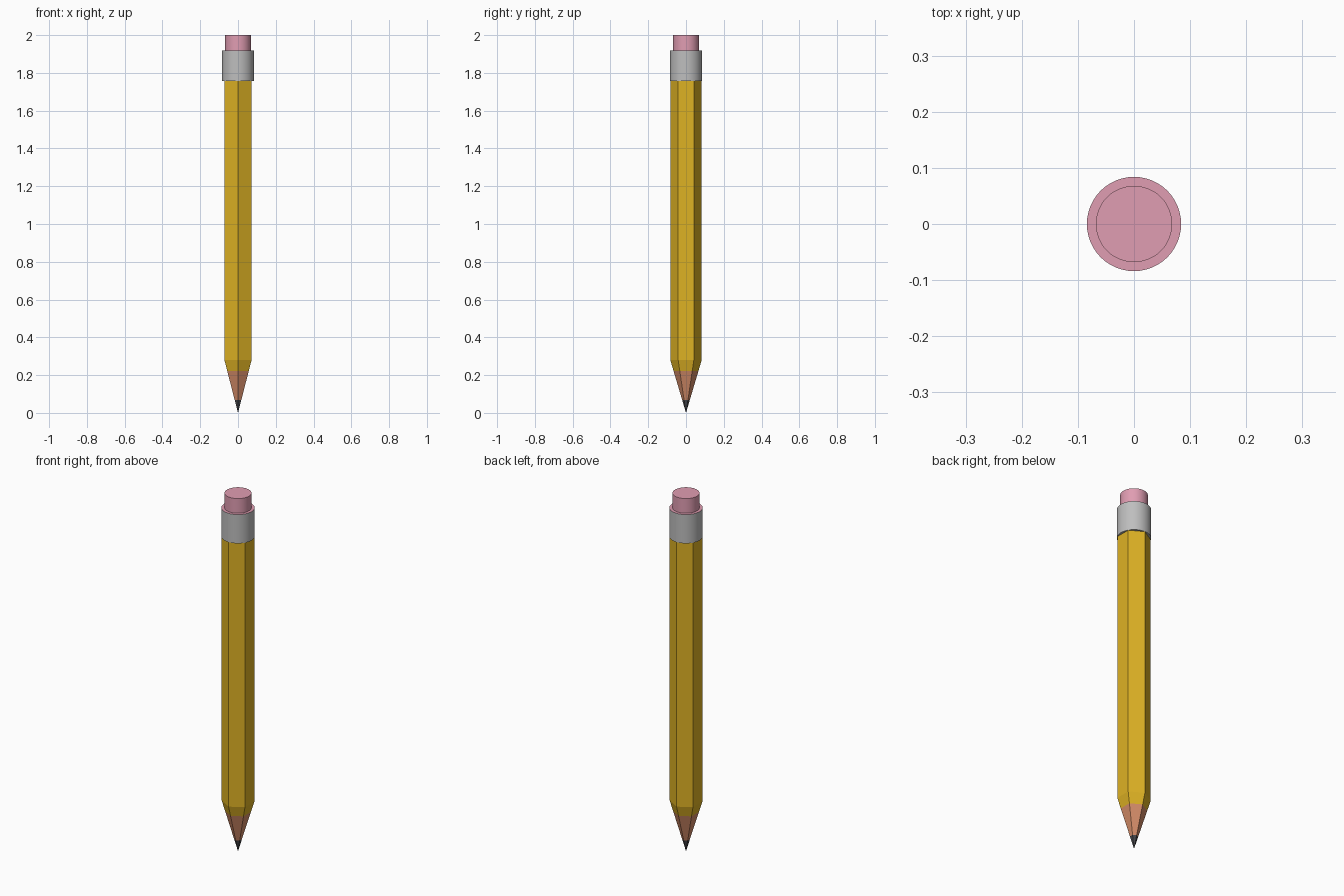
import bpy, bmesh, math

if "Cube" in bpy.data.objects:
    bpy.data.objects.remove(bpy.data.objects["Cube"])


def srgb(name, r, g, b):
    def lin(c):
        c /= 255
        return c / 12.92 if c <= 0.04045 else ((c + 0.055) / 1.055) ** 2.4
    m = bpy.data.materials.new(name)
    m.diffuse_color = (lin(r), lin(g), lin(b), 1)
    m.use_nodes = True
    m.node_tree.nodes["Principled BSDF"].inputs["Base Color"].default_value = m.diffuse_color
    return m


yellow = srgb("yellow paint", 222, 178, 36)
wood = srgb("bare wood", 212, 140, 104)
lead = srgb("graphite", 70, 70, 74)
metal = srgb("metal grey", 190, 190, 190)
pink = srgb("eraser pink", 224, 157, 178)


def lathe(name, sides, profile, mats, bands, smooth=False):
    """Stack rings of (radius, z); bands gives the material index between rings."""
    bm = bmesh.new()
    rings = []
    for r, z in profile:
        if r == 0:
            rings.append([bm.verts.new((0, 0, z))] * sides)
            continue
        rings.append([bm.verts.new((r * math.cos(a), r * math.sin(a), z))
                      for a in (math.pi / 2 + math.tau * i / sides for i in range(sides))])
    for k, band in enumerate(bands):
        lo, hi = rings[k], rings[k + 1]
        for i in range(sides):
            j = (i + 1) % sides
            vs = list(dict.fromkeys((lo[i], lo[j], hi[j], hi[i])))
            bm.faces.new(vs).material_index = band
    bmesh.ops.recalc_face_normals(bm, faces=bm.faces)
    me = bpy.data.meshes.new(name)
    bm.to_mesh(me)
    bm.free()
    for m in mats:
        me.materials.append(m)
    ob = bpy.data.objects.new(name, me)
    bpy.context.collection.objects.link(ob)
    if smooth:
        bpy.ops.object.select_all(action='DESELECT')
        ob.select_set(True)
        bpy.context.view_layer.objects.active = ob
        bpy.ops.object.shade_smooth_by_angle(angle=math.radians(35))
    return ob


R, SHOULDER = 0.083, 0.28


def cone(z):
    return (R * z / SHOULDER, z)


# Hexagonal shaft with sharpened point: graphite, wood, painted shaft
lathe("pencil_body", 6,
      [(0, 0), cone(0.068), cone(0.222), cone(SHOULDER), (R, 1.77), (0, 1.77)],
      [lead, wood, yellow], [0, 1, 2, 2, 2])

# Round metal sleeve with a pink top rim
lathe("ferrule", 48,
      [(0, 1.757), (0.084, 1.757), (0.084, 1.918), (0, 1.918)],
      [metal, pink], [0, 0, 1], smooth=True)

# Eraser stub
lathe("eraser", 48, [(0, 1.91), (0.068, 1.91), (0.068, 2.0), (0, 2.0)],
      [pink], [0, 0, 0], smooth=True)
